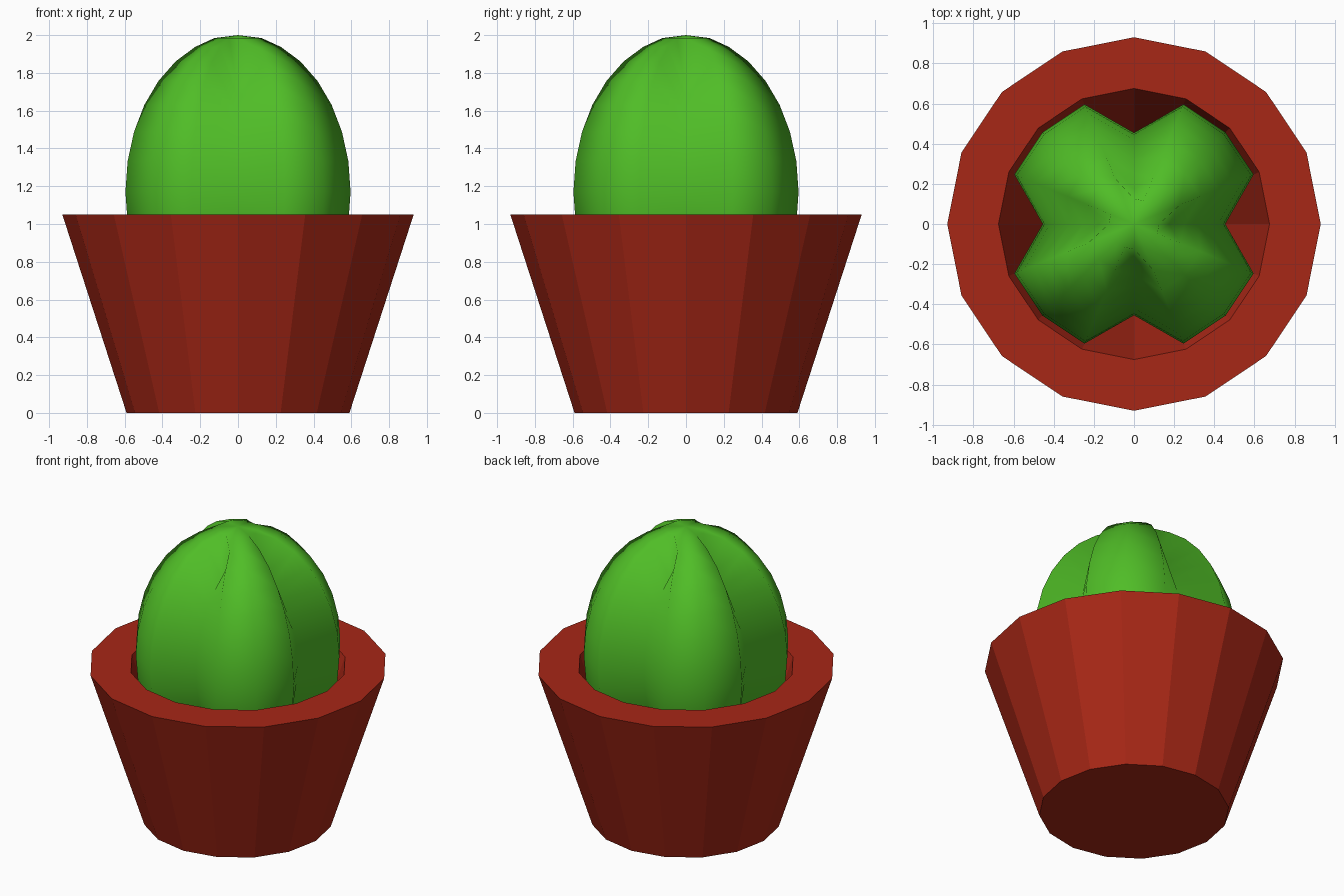
import bpy, bmesh
from math import sin, cos, pi

if "Cube" in bpy.data.objects:
    bpy.data.objects.remove(bpy.data.objects["Cube"])

SIDES = 16


def ring(bm, r, z):
    return [bm.verts.new((r * cos(2 * pi * i / SIDES), r * sin(2 * pi * i / SIDES), z))
            for i in range(SIDES)]


def bridge(bm, a, b):
    for i in range(SIDES):
        j = (i + 1) % SIDES
        bm.faces.new((a[i], a[j], b[j], b[i]))


def finish(bm, name, color, smooth):
    bmesh.ops.recalc_face_normals(bm, faces=bm.faces)
    for f in bm.faces:
        f.smooth = smooth
    me = bpy.data.meshes.new(name)
    bm.to_mesh(me)
    bm.free()
    ob = bpy.data.objects.new(name, me)
    bpy.context.collection.objects.link(ob)
    mat = bpy.data.materials.new(name + "_color")
    mat.diffuse_color = color
    mat.use_nodes = True
    mat.node_tree.nodes["Principled BSDF"].inputs["Base Color"].default_value = mat.diffuse_color
    me.materials.append(mat)
    return ob


# Pot: tapered 16-sided shell with a thick rim and a hollow inside
bm = bmesh.new()
profile = [(0.59, 0.0), (0.93, 1.05), (0.675, 1.05), (0.44, 0.35)]
rings = [ring(bm, r, z) for r, z in profile]
for a, b in zip(rings, rings[1:]):
    bridge(bm, a, b)
bm.faces.new(rings[0])
bm.faces.new(rings[-1])
finish(bm, "pot", (0.39, 0.02, 0.008, 1), False)

# Cactus: stretched ball with four meridians pushed in to form the grooves
R, H, CZ, GROOVE = 0.645, 0.83, 1.17, 0.705
bm = bmesh.new()
bmesh.ops.create_uvsphere(bm, u_segments=SIDES, v_segments=16, radius=1)
for v in bm.verts:
    x, y, z = v.co
    on_groove = min(abs(x), abs(y)) < 1e-4
    k = GROOVE if on_groove and abs(z) < 0.95 else 1  # caps stay round
    v.co = (x * R * k, y * R * k, CZ + z * H * k)
finish(bm, "cactus", (0.08, 0.51, 0.02, 1), True)
